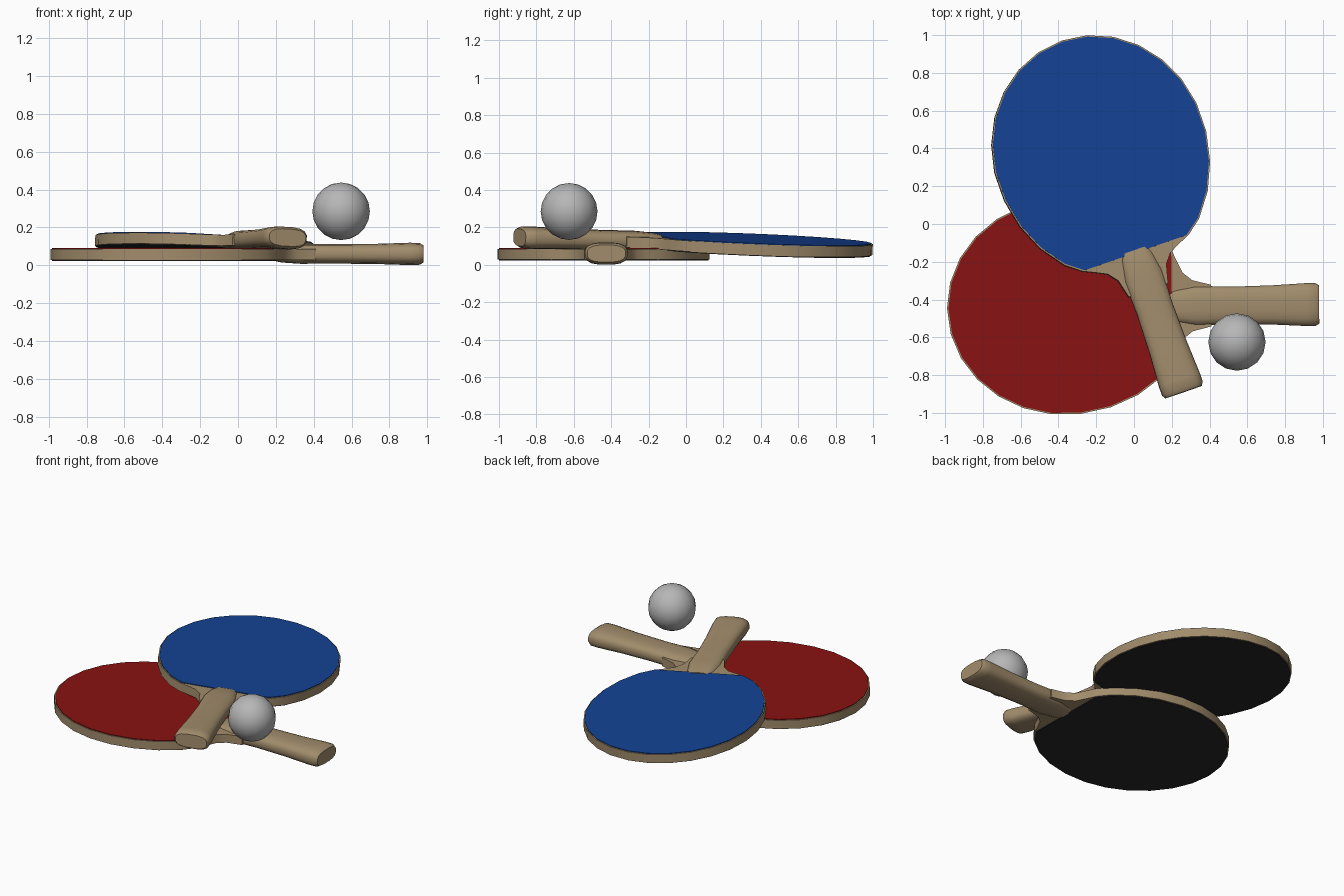
import bpy, bmesh, math
from mathutils import Matrix, Vector

if "Cube" in bpy.data.objects:
    bpy.data.objects.remove(bpy.data.objects["Cube"])


def material(name, rgb):
    m = bpy.data.materials.new(name)
    m.diffuse_color = (*rgb, 1)
    m.use_nodes = True
    m.node_tree.nodes["Principled BSDF"].inputs["Base Color"].default_value = m.diffuse_color
    return m


WOOD = material("tan wood", (0.36, 0.265, 0.15))
RED = material("red rubber", (0.25, 0.006, 0.006))
BLUE = material("blue rubber", (0.007, 0.055, 0.30))
BLACK = material("black rubber", (0.02, 0.02, 0.02))
GREY = material("ball grey", (0.47, 0.47, 0.47))


def finish(name, bm, mat, matrix, angle=40):
    bmesh.ops.recalc_face_normals(bm, faces=bm.faces)
    me = bpy.data.meshes.new(name)
    bm.to_mesh(me)
    bm.free()
    me.materials.append(mat)
    ob = bpy.data.objects.new(name, me)
    bpy.context.collection.objects.link(ob)
    ob.matrix_world = matrix
    bpy.ops.object.select_all(action='DESELECT')
    ob.select_set(True)
    bpy.context.view_layer.objects.active = ob
    bpy.ops.object.shade_smooth_by_angle(angle=math.radians(angle))
    return ob


def slab(name, outline, z0, z1, mat, matrix):
    bm = bmesh.new()
    low = bm.faces.new([bm.verts.new((x, y, z0)) for x, y in outline])
    top = bmesh.ops.extrude_face_region(bm, geom=[low], use_keep_orig=True)
    verts = [g for g in top["geom"] if isinstance(g, bmesh.types.BMVert)]
    bmesh.ops.translate(bm, verts=verts, vec=(0, 0, z1 - z0))
    return finish(name, bm, mat, matrix)


def blade_half(scale=1.0):
    # egg-shaped half outline: shorter at the tip, longer toward the handle
    pts = []
    for i in range(12):
        a = math.pi * (1 - i / 13)
        u = math.cos(a) * (0.62 if math.cos(a) < 0 else 0.68)
        if u < 0.56:
            pts.append((u * scale, 0.57 * math.sin(a) * scale))
    return pts


def mirrored(half):
    return half + [(u, -v) for u, v in reversed(half) if v > 1e-5]


def handle(name, matrix):
    # position along the handle, half width, half height
    rings = [(0.555, .078, .036), (0.60, .09, .046), (0.70, .107, .053),
             (0.88, .10, .052), (1.10, .105, .054), (1.28, .115, .060),
             (1.33, .115, .058), (1.35, .103, .046)]
    n, bm, loops = 16, bmesh.new(), []
    for u, w, h in rings:
        loop = []
        for i in range(n):
            a = 2 * math.pi * (i + 0.5) / n
            c, s = math.cos(a), math.sin(a)
            loop.append(bm.verts.new((u, w * math.copysign(abs(c) ** 0.7, c),
                                      h * math.copysign(abs(s) ** 0.7, s))))
        loops.append(loop)
    for a, b in zip(loops, loops[1:]):
        for i in range(n):
            j = (i + 1) % n
            bm.faces.new((a[i], a[j], b[j], b[i]))
    bm.faces.new(loops[0])
    bm.faces.new(loops[-1])
    finish(name, bm, WOOD, matrix)


def paddle(prefix, rubber, matrix):
    # wooden core with a concave neck running into the handle
    neck = [(.57, .30), (.60, .235), (.63, .175), (.68, .135), (.78, .11)]
    mid = -0.004
    slab(prefix + "_blade", mirrored(blade_half() + neck),
         mid - .029, mid + .029, WOOD, matrix)
    # rubber sheets, cut straight across before the handle
    sheet = mirrored(blade_half(0.988) + [(.57, .285)])
    slab(prefix + "_top_rubber", sheet, mid + .028, mid + .034, rubber, matrix)
    slab(prefix + "_bottom_rubber", sheet, mid - .034, mid - .028, BLACK, matrix)
    handle(prefix + "_handle", matrix)


# red paddle, lying flat with its handle along +x
paddle("red_paddle", RED,
       Matrix.Translation((-0.37, -0.44, 0.06)) @ Matrix.Rotation(math.radians(0.6), 4, 'Z'))

# blue paddle, resting tilted on the red one
z = Vector((0.045, 0.044, 1)).normalized()
x = Vector((0.328, -0.945, 0.0268)).normalized()
y = z.cross(x)
tilt = Matrix((x, y, z)).transposed().to_4x4()
paddle("blue_paddle", BLUE, Matrix.Translation((-0.18, 0.385, 0.110)) @ tilt)

# ball
bm = bmesh.new()
bmesh.ops.create_uvsphere(bm, u_segments=16, v_segments=10, radius=0.152)
finish("ball", bm, GREY, Matrix.Translation((0.545, -0.625, 0.285)), 60)
